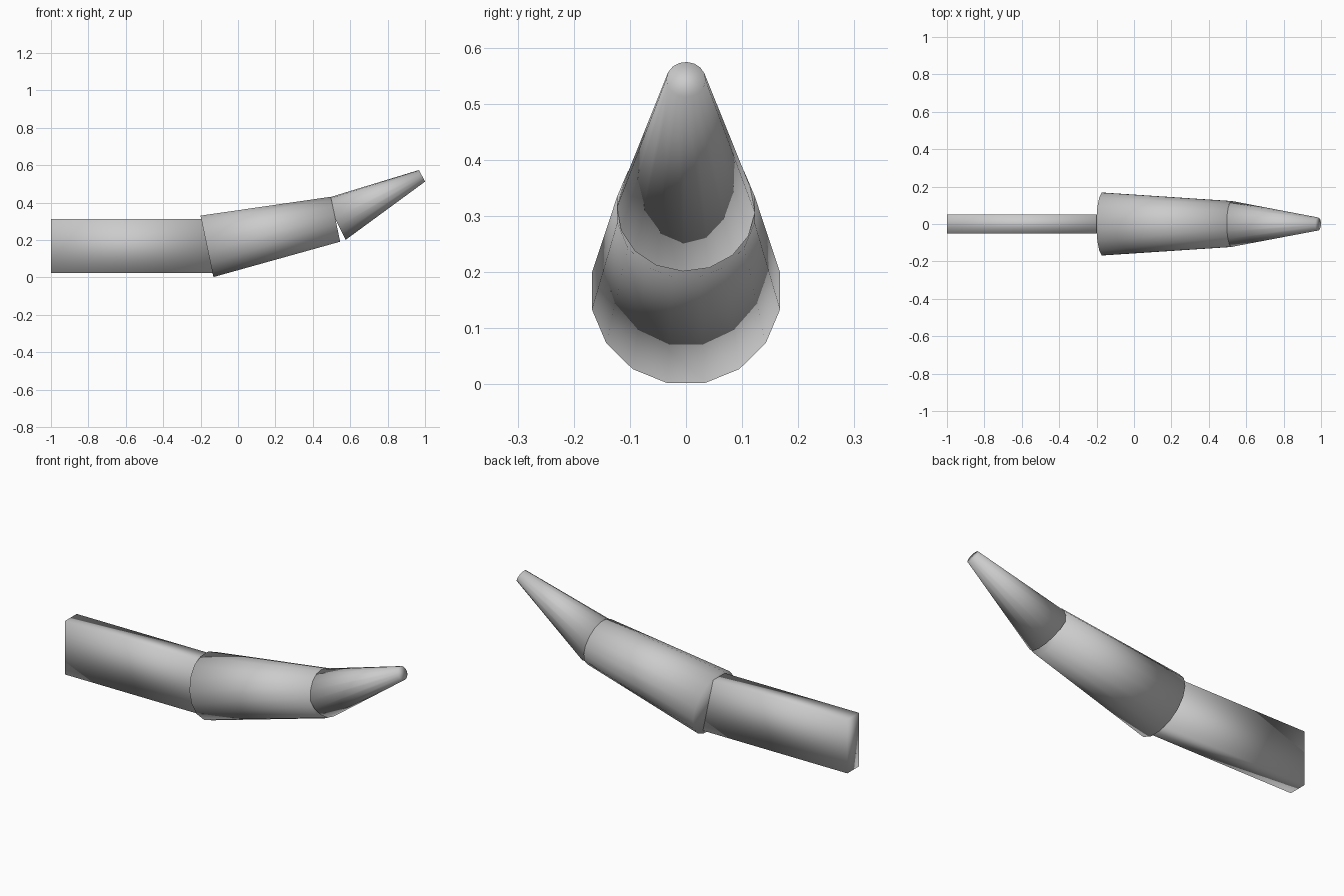
import bpy, bmesh, math
from mathutils import Vector, Matrix

if "Cube" in bpy.data.objects:
    bpy.data.objects.remove(bpy.data.objects["Cube"])

grey = bpy.data.materials.new("light grey")
grey.diffuse_color = (0.6, 0.6, 0.6, 1)
grey.use_nodes = True
grey.node_tree.nodes["Principled BSDF"].inputs["Base Color"].default_value = grey.diffuse_color


def finish(bm, name):
    """Turn the bmesh into a fully smooth-shaded grey object."""
    bmesh.ops.recalc_face_normals(bm, faces=bm.faces)
    for f in bm.faces:
        f.smooth = True
    me = bpy.data.meshes.new(name)
    bm.to_mesh(me)
    bm.free()
    me.materials.append(grey)
    ob = bpy.data.objects.new(name, me)
    bpy.context.collection.objects.link(ob)
    return ob


def segment(name, start, end, r1, r2, roll):
    """Closed 16-sided frustum between two points in the xz plane."""
    a, b = Vector(start), Vector(end)
    d = b - a
    tilt = math.atan2(d.x, d.z)
    m = (Matrix.Translation((a + b) / 2) @ Matrix.Rotation(tilt, 4, 'Y')
         @ Matrix.Rotation(math.radians(roll), 4, 'Z'))
    bm = bmesh.new()
    bmesh.ops.create_cone(bm, cap_ends=True, segments=16, radius1=r1,
                          radius2=r2, depth=d.length, matrix=m)
    return finish(bm, name)


# flat rectangular base bar
bm = bmesh.new()
x0, x1, z0, z1 = -1.0, -0.12, 0.024, 0.313
bmesh.ops.create_cube(bm, size=1, matrix=Matrix.Translation(
    ((x0 + x1) / 2, 0, (z0 + z1) / 2)) @ Matrix.Diagonal((x1 - x0, 0.1, z1 - z0, 1)))
finish(bm, "base_bar")

# middle joint, flat facet downwards
segment("middle_segment", (-0.166, 0, 0.166), (0.521, 0, 0.311), 0.171, 0.125, 11.25)

# tapering tip, bent further upwards
segment("tip_segment", (0.521, 0, 0.311), (0.984, 0, 0.543), 0.123, 0.035, -2.7)
